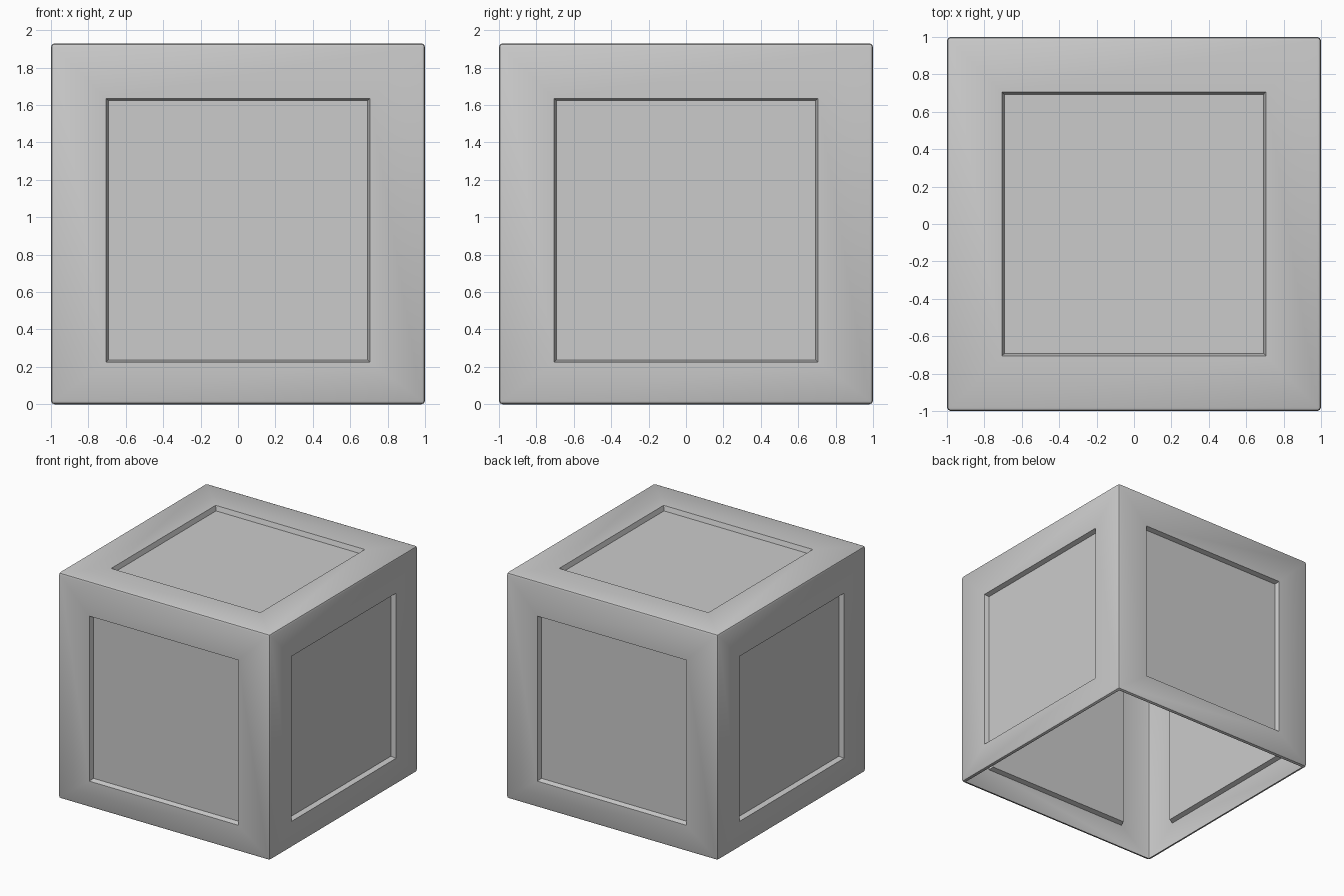
import bpy, bmesh
from mathutils import Matrix

if "Cube" in bpy.data.objects:
    bpy.data.objects.remove(bpy.data.objects["Cube"])

W, H, BEVEL = 2.0, 1.93, 0.02

# Box body with rounded edges
bm = bmesh.new()
bmesh.ops.create_cube(bm, size=1.0, matrix=Matrix.Translation((0, 0, H / 2)) @ Matrix.Diagonal((W, W, H, 1)))
bmesh.ops.bevel(bm, geom=bm.edges[:], offset=BEVEL, segments=2, profile=0.5, affect='EDGES')
bm.normal_update()
big = [f for f in bm.faces if f.calc_area() > 1.0]

# Open bottom with a narrow inward lip
bottom = [f for f in big if f.normal.z < -0.9]
panels = [f for f in big if f.normal.z > -0.9]
bmesh.ops.inset_region(bm, faces=bottom, thickness=0.01)
bmesh.ops.delete(bm, geom=bottom, context='FACES_ONLY')

# Square recessed panels on the top and four sides
bmesh.ops.inset_individual(bm, faces=panels, thickness=0.275, use_even_offset=True)
for f in panels:
    for v in f.verts:
        if v.co.z < H / 2:
            v.co.z = 0.225
bmesh.ops.inset_individual(bm, faces=panels, thickness=0.012, use_even_offset=True)
bm.normal_update()
for f in panels:
    n = f.normal.copy()
    for v in f.verts:
        v.co -= n * 0.04

mesh = bpy.data.meshes.new("panelled_box")
bm.to_mesh(mesh)
bm.free()
box = bpy.data.objects.new("panelled_box", mesh)
bpy.context.collection.objects.link(box)
bpy.context.view_layer.objects.active = box
box.select_set(True)
bpy.ops.object.shade_smooth_by_angle(angle=0.6)
